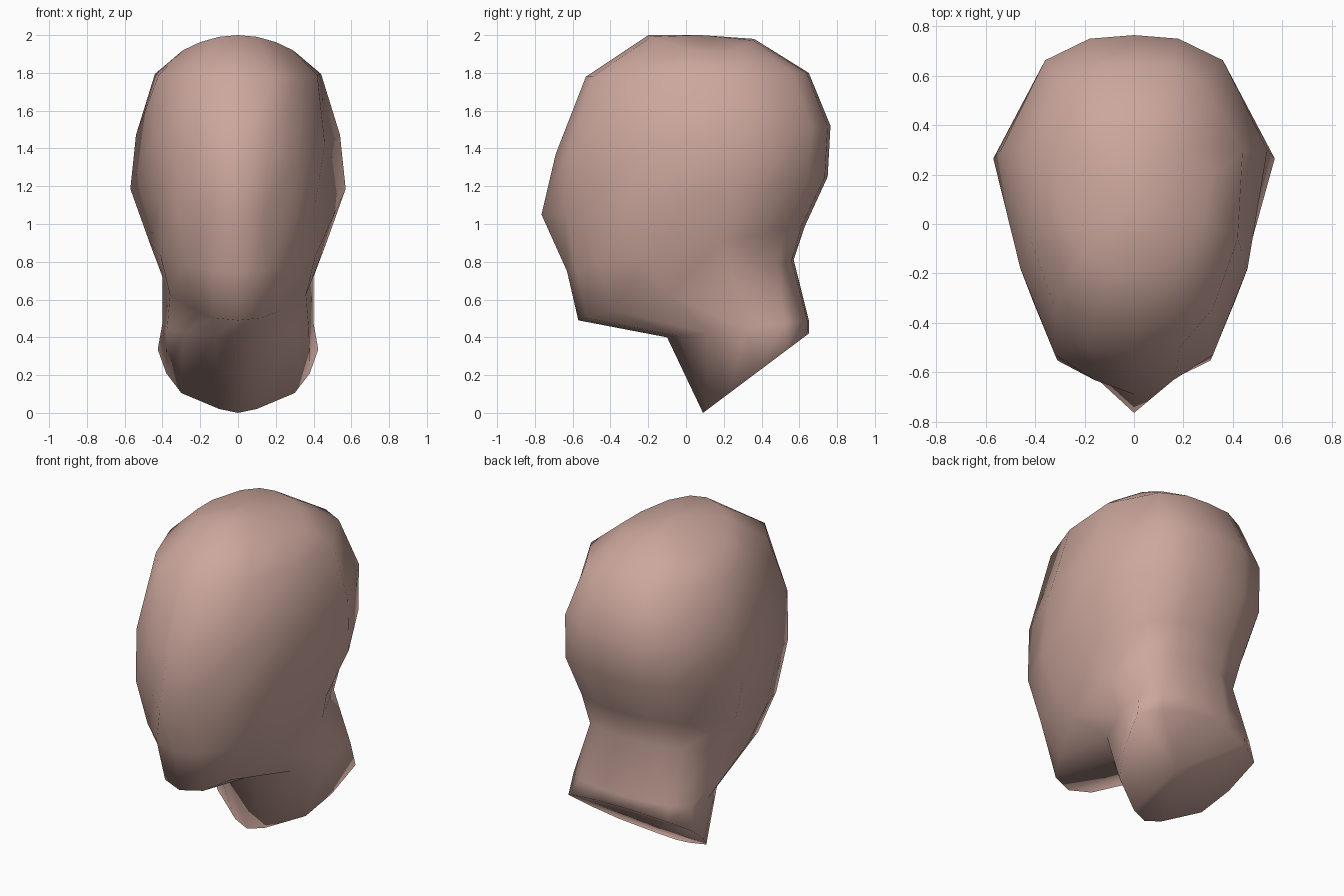
import bpy, bmesh

if "Cube" in bpy.data.objects:
    bpy.data.objects.remove(bpy.data.objects["Cube"])

# Skin material
skin = bpy.data.materials.new("skin")
skin.diffuse_color = (0.60, 0.385, 0.335, 1)
skin.use_nodes = True
skin.node_tree.nodes["Principled BSDF"].inputs["Base Color"].default_value = skin.diffuse_color

# Cross-sections from neck base to crown: (front y, front z), (back y, back z),
# then (fraction from front to back, half width) pairs
RINGS = [
    # slanted neck base
    ((0.09, 0.00), (0.65, 0.42), ((.05, .10), (.25, .30), (.50, .38), (.80, .425), (.91, .30), (.99, .12))),
    # throat
    ((-0.10, 0.40), (0.65, 0.49), ((.08, .12), (.28, .29), (.55, .375), (.83, .40), (.94, .30), (.99, .14))),
    # jaw line
    ((-0.57, 0.49), (0.57, 0.81), ((.04, .13), (.16, .22), (.42, .36), (.72, .40), (.93, .31), (.99, .16))),
    # mouth level
    ((-0.63, 0.75), (0.63, 0.99), ((.04, .15), (.13, .29), (.34, .41), (.65, .47), (.92, .34), (.985, .17))),
    # nose level
    ((-0.765, 1.05), (0.75, 1.25), ((.085, .14), (.14, .31), (.30, .41), (.68, .57), (.93, .37), (.99, .18))),
    # brow
    ((-0.69, 1.37), (0.765, 1.52), ((.04, .16), (.11, .32), (.35, .46), (.68, .54), (.93, .36), (.99, .18))),
    # forehead
    ((-0.53, 1.78), (0.65, 1.80), ((.03, .19), (.16, .32), (.40, .42), (.70, .44), (.93, .29), (.99, .15))),
    # crown
    ((-0.20, 2.00), (0.36, 1.98), ((.03, .10), (.15, .20), (.40, .29), (.70, .31), (.92, .20), (.99, .10))),
]


def ring_points(front, back, pairs, drop):
    """Closed mirrored loop; drop rounds the sides downwards."""
    def at(t, x):
        y, z = (f + (b - f) * t for f, b in zip(front, back))
        return (x, y, z - drop * x * x)
    right = [at(t, w) for t, w in pairs]
    left = [(-x, y, z) for x, y, z in reversed(right)]
    return [at(0, 0)] + right + [at(1, 0)] + left


# Head and neck: one continuous loft
bm = bmesh.new()
loops = []
for i, (front, back, pairs) in enumerate(RINGS):
    drop = 0.85 if i == len(RINGS) - 1 else 0
    loops.append([bm.verts.new(p) for p in ring_points(front, back, pairs, drop)])
n = len(loops[0])
for a, b in zip(loops, loops[1:]):
    for k in range(n):
        m = (k + 1) % n
        bm.faces.new((a[k], a[m], b[m], b[k]))

# Caps: fans closing neck base and crown
for loop, centre in ((loops[0], (0, 0.37, 0.21)), (loops[-1], (0, 0.08, 2.0))):
    c = bm.verts.new(centre)
    for k in range(n):
        bm.faces.new((loop[k], loop[(k + 1) % n], c))

bmesh.ops.recalc_face_normals(bm, faces=bm.faces)
for f in bm.faces:
    f.smooth = True
mesh = bpy.data.meshes.new("head")
bm.to_mesh(mesh)
bm.free()
mesh.materials.append(skin)
head = bpy.data.objects.new("head", mesh)
bpy.context.collection.objects.link(head)
